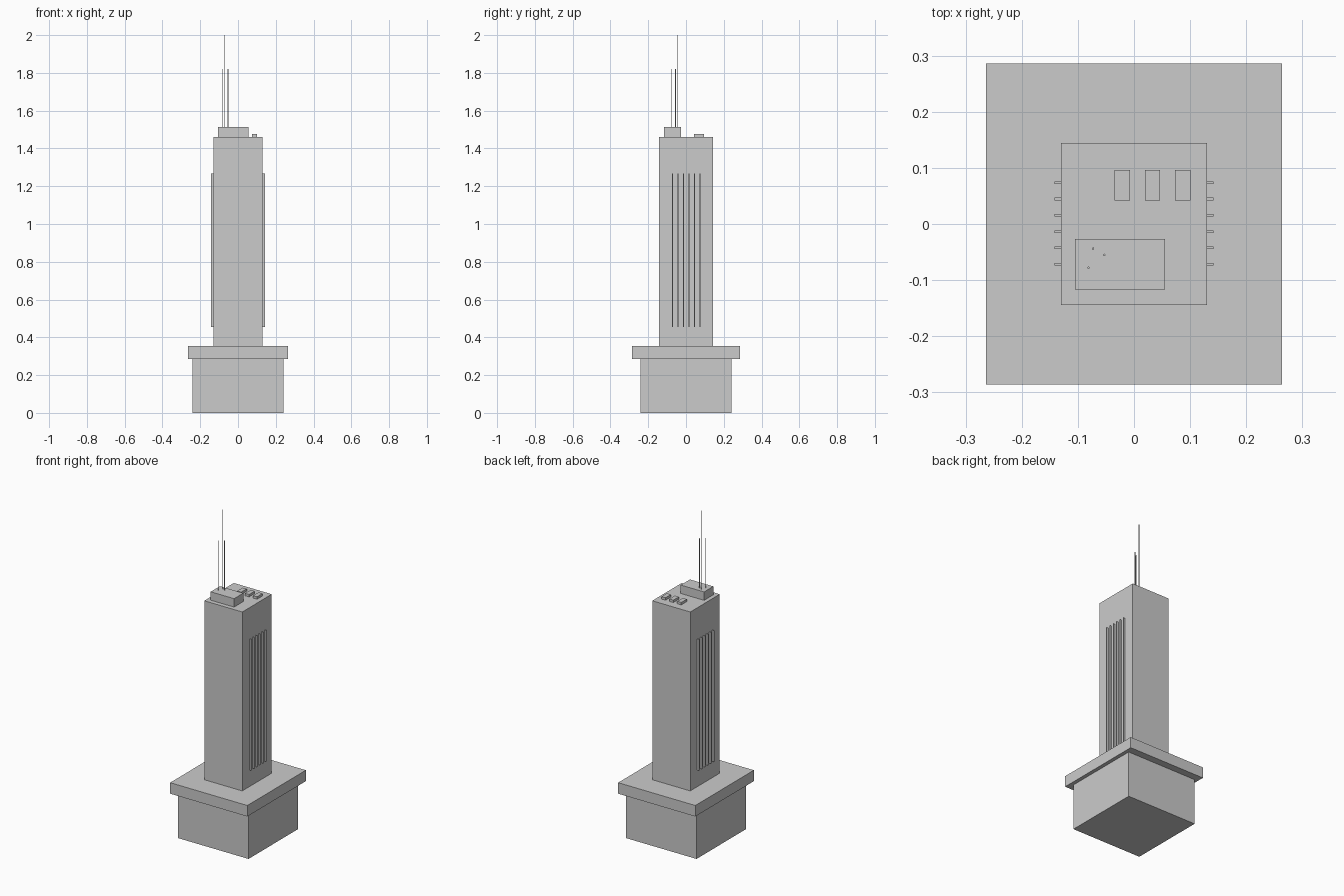
import bpy

if "Cube" in bpy.data.objects:
    bpy.data.objects.remove(bpy.data.objects["Cube"])


def box(name, x0, x1, y0, y1, z0, z1):
    bpy.ops.mesh.primitive_cube_add(
        size=1, location=((x0 + x1) / 2, (y0 + y1) / 2, (z0 + z1) / 2))
    o = bpy.context.object
    o.name = name
    o.scale = (x1 - x0, y1 - y0, z1 - z0)
    bpy.ops.object.transform_apply(location=False, rotation=False, scale=True)
    return o


# Podium, overhanging slab and tower shaft
box("podium", -0.241, 0.241, -0.241, 0.241, 0, 0.286)
box("podium_slab", -0.264, 0.264, -0.286, 0.286, 0.286, 0.354)
box("tower_shaft", -0.13, 0.13, -0.144, 0.144, 0.354, 1.461)

# Vertical fins on both sides of the shaft
for side in (-1, 1):
    for i in range(6):
        y = (i - 2.5) * 0.029 + 0.001
        xs = sorted((side * 0.13, side * 0.142))
        box("side_fin", xs[0], xs[1], y - 0.0023, y + 0.0023, 0.456, 1.267)

# Rooftop plant room
box("plant_room", -0.105, 0.055, -0.117, -0.027, 1.461, 1.513)

# Rooftop cooling units
for i in range(3):
    x = -0.021 + i * 0.054
    box("cooling_unit", x - 0.0137, x + 0.0137, 0.042, 0.096, 1.461, 1.476)

# Antenna masts
for x, y, top in ((-0.073, -0.044, 2.0), (-0.081, -0.078, 1.82), (-0.053, -0.055, 1.82)):
    bpy.ops.mesh.primitive_cylinder_add(
        vertices=8, radius=0.0022, depth=top - 1.513, location=(x, y, (top + 1.513) / 2))
    bpy.context.object.name = "antenna_mast"
